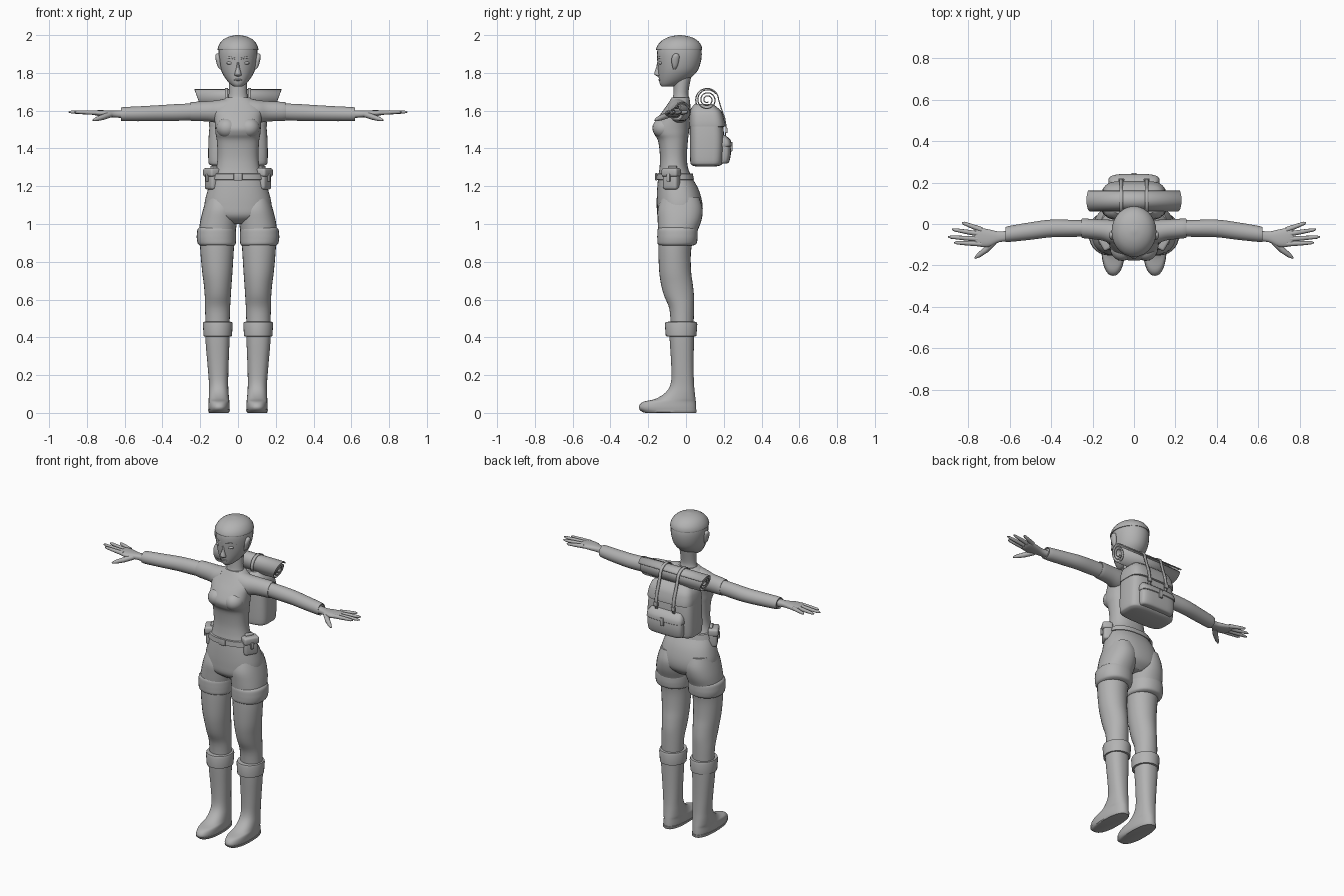
import bpy, bmesh, math
from mathutils import Vector, Matrix

grey = bpy.data.materials.new("plain_grey")
grey.diffuse_color = (0.45, 0.45, 0.45, 1)


def finish(name, bm, mirror=False):
    bmesh.ops.recalc_face_normals(bm, faces=bm.faces)
    me = bpy.data.meshes.new(name)
    bm.to_mesh(me)
    bm.free()
    me.materials.append(grey)
    ob = bpy.data.objects.new(name, me)
    bpy.context.collection.objects.link(ob)
    if mirror:
        ob.modifiers.new("mirror", 'MIRROR')
    return ob


def skin(name, rings, mirror=False):
    """Closed surface through a list of equal-sized point rings."""
    bm = bmesh.new()
    vs = [[bm.verts.new(p) for p in r] for r in rings]
    n = len(vs[0])
    for a, b in zip(vs, vs[1:]):
        for i in range(n):
            bm.faces.new((a[i], a[(i + 1) % n], b[(i + 1) % n], b[i]))
    bm.faces.new(vs[0])
    bm.faces.new(vs[-1])
    return finish(name, bm, mirror)


def smooth_rows(rows, sub):
    out = []
    for i in range(len(rows) - 1):
        q = [rows[max(i - 1, 0)], rows[i], rows[i + 1], rows[min(i + 2, len(rows) - 1)]]
        for k in range(sub):
            t = k / sub
            out.append([0.5 * (2 * b + (c - a) * t + (2 * a - 5 * b + 4 * c - d) * t * t
                               + (3 * b - a - 3 * c + d) * t ** 3) for a, b, c, d in zip(*q)])
    return out + [list(rows[-1])]


def loft(name, rows, axis='z', power=2.0, sub=4, n=28, mirror=False):
    """Rows: position along axis, then low/high extents in the two other axes."""
    rings = []
    for t, a0, a1, b0, b1 in smooth_rows(rows, sub):
        ring = []
        for i in range(n):
            c, s = math.cos(2 * math.pi * i / n), math.sin(2 * math.pi * i / n)
            a = (a0 + a1) / 2 + (a1 - a0) / 2 * math.copysign(abs(c) ** (2 / power), c)
            b = (b0 + b1) / 2 + (b1 - b0) / 2 * math.copysign(abs(s) ** (2 / power), s)
            ring.append((a, b, t) if axis == 'z' else (t, a, b))
        rings.append(ring)
    return skin(name, rings, mirror)


def body(name, rows, **kw):
    """Symmetric upright loft: z, half width, front y, back y."""
    return loft(name, [(z, -w, w, f, b) for z, w, f, b in rows], **kw)


def tube(name, pts, radii, mirror=False, n=10):
    rings = []
    pts = [Vector(p) for p in pts]
    for i, (p, r) in enumerate(zip(pts, radii)):
        d = pts[min(i + 1, len(pts) - 1)] - pts[max(i - 1, 0)]
        q = d.to_track_quat('Z', 'Y')
        rings.append([p + q @ Vector((r * math.cos(2 * math.pi * k / n),
                                      r * math.sin(2 * math.pi * k / n), 0)) for k in range(n)])
    return skin(name, rings, mirror)


def box(name, loc, size, rot=0.0, bevel=0.01, mirror=False):
    bm = bmesh.new()
    bmesh.ops.create_cube(bm, size=1, matrix=Matrix.Translation(loc) @ Matrix.Rotation(rot, 4, 'Z')
                          @ Matrix.Diagonal((*size, 1)))
    bmesh.ops.bevel(bm, geom=bm.edges[:], offset=bevel, segments=3, profile=0.5, affect='EDGES')
    return finish(name, bm, mirror)


def ball(name, loc, size, mirror=False):
    bm = bmesh.new()
    bmesh.ops.create_uvsphere(bm, u_segments=20, v_segments=12, radius=1,
                              matrix=Matrix.Translation(loc) @ Matrix.Diagonal((*size, 1)))
    return finish(name, bm, mirror)


def ribbon(name, pts, left, right, thick, mirror=False):
    """Strip following (y, z) points, with side edges given as functions of z."""
    bm = bmesh.new()
    vs = [(bm.verts.new((left(z), y, z)), bm.verts.new((right(z), y, z))) for y, z in pts]
    for (a, b), (c, d) in zip(vs, vs[1:]):
        bm.faces.new((a, b, d, c))
    ob = finish(name, bm)
    ob.modifiers.new("thickness", 'SOLIDIFY').thickness = thick
    ob.modifiers["thickness"].offset = 0
    if mirror:
        ob.modifiers.new("mirror", 'MIRROR')
    return ob


# Head, hair cap and face
body("head", [(1.727, .02, -.128, -.075), (1.74, .04, -.138, -.03), (1.77, .066, -.144, .02),
              (1.81, .088, -.148, .06), (1.86, .1, -.152, .079), (1.91, .103, -.153, .083),
              (1.95, .094, -.14, .07), (1.98, .065, -.105, .04), (1.994, .01, -.05, -.02)])
body("hair_cap", [(1.922, .1, -.15, .08), (1.924, .108, -.159, .086), (1.95, .1, -.148, .079),
                  (1.975, .08, -.122, .056), (1.992, .048, -.085, .02), (2.0, .008, -.04, -.025)])
body("neck", [(1.62, .075, -.1, .02), (1.66, .056, -.074, .018), (1.7, .048, -.066, .013),
              (1.79, .05, -.064, .03)])
body("nose", [(1.782, .008, -.152, -.13), (1.788, .018, -.163, -.13), (1.798, .017, -.168, -.13),
              (1.83, .009, -.158, -.13), (1.875, .007, -.149, -.13)], n=12)
ball("eye", (.04, -.133, 1.852), (.02, .012, .009), True)
tube("brow", [(.015, -.149, 1.876), (.045, -.138, 1.882), (.072, -.114, 1.874)],
     [.005, .006, .003], True)
ball("mouth", (0, -.14, 1.763), (.022, .007, .005))
loft("ear", [(1.818, .085, .095, -.068, -.056), (1.835, .088, .108, -.073, -.045),
             (1.87, .092, .118, -.078, -.036), (1.893, .096, .12, -.07, -.036),
             (1.902, .1, .112, -.06, -.045)], n=14, mirror=True)

# Torso with shirt and hips
body("torso", [(1.0, .08, -.1, .04), (1.04, .165, -.148, .08), (1.1, .178, -.155, .088),
               (1.18, .16, -.153, .068), (1.25, .133, -.147, .03), (1.3, .115, -.14, .01),
               (1.36, .108, -.138, .005), (1.44, .112, -.148, .01), (1.475, .118, -.168, .014),
               (1.51, .121, -.176, .018), (1.56, .125, -.15, .022), (1.605, .13, -.118, .024),
               (1.64, .105, -.094, .022), (1.67, .062, -.075, .018)], power=2.3, n=40)
ball("bust", (.058, -.115, 1.508), (.058, .063, .055), True)
body("belt", [(1.234, .141, -.153, .038), (1.235, .147, -.158, .042), (1.266, .14, -.156, .036),
              (1.267, .135, -.15, .03)], power=2.3, sub=1, n=40)
box("belt_buckle", (0, -.158, 1.25), (.045, .01, .04), bevel=.003)

# Belt pouches with flap, clasp and loop
turn = math.radians(60)
out = Vector((math.sin(turn), -math.cos(turn), 0))
hub = Vector((.136, -.076, 1.235))
box("pouch", hub, (.085, .055, .105), turn, .014, True)
box("pouch_flap", hub + Vector((0, 0, .038)) + out * .004, (.094, .06, .045), turn, .012, True)
box("pouch_clasp", hub + out * .033 + Vector((0, 0, .01)), (.018, .012, .04), turn, .003, True)
box("pouch_loop", hub - out * .01 + Vector((0, 0, .055)), (.05, .02, .035), turn, .006, True)

# Arms, sleeves and hands
loft("short_sleeve", [(.06, -.1, .015, 1.53, 1.665), (.11, -.095, .02, 1.535, 1.655),
                      (.16, -.078, .022, 1.543, 1.65), (.247, -.068, .026, 1.546, 1.645),
                      (.249, -.06, .018, 1.555, 1.635)], 'x', mirror=True)
loft("sleeve", [(.2, -.06, .018, 1.552, 1.638), (.3, -.062, .02, 1.547, 1.636),
                (.4, -.064, .021, 1.545, 1.63), (.5, -.076, .008, 1.544, 1.624),
                (.612, -.087, -.012, 1.545, 1.618), (.614, -.08, -.02, 1.552, 1.61)], 'x', mirror=True)
loft("palm", [(.59, -.082, -.03, 1.558, 1.604), (.65, -.088, -.036, 1.564, 1.6),
              (.7, -.11, -.026, 1.567, 1.602), (.75, -.108, -.018, 1.574, 1.602),
              (.768, -.095, -.03, 1.582, 1.598)], 'x', power=2.4, mirror=True)
fingers = {"little_finger": (-.028, .83, .007), "ring_finger": (-.05, .878, -.026),
           "middle_finger": (-.074, .897, -.062), "index_finger": (-.096, .867, -.09)}
for name, (y0, x1, y1) in fingers.items():
    a, b = Vector((.735, y0, 1.589)), Vector((x1, y1, 1.593))
    tube(name, [a, a.lerp(b, .5), a.lerp(b, .9), b], [.013, .011, .008, .003], True)
tube("thumb", [(.675, -.085, 1.58), (.715, -.125, 1.566), (.75, -.152, 1.555), (.768, -.165, 1.549)],
     [.016, .015, .011, .004], True)

# Legs: shorts, rolled cuff, stocking
loft("shorts_leg", [(1.14, .03, .165, -.13, .07), (1.08, .003, .184, -.15, .088),
                    (1.02, .004, .199, -.15, .082), (.96, .013, .207, -.147, .06),
                    (.92, .02, .205, -.145, .05)], mirror=True, power=2.2)
loft("shorts_cuff", [(.885, .02, .2, -.138, .035), (.895, .012, .212, -.15, .055),
                     (.92, .01, .218, -.152, .061), (.945, .01, .218, -.152, .062),
                     (.972, .012, .214, -.15, .06), (.985, .02, .2, -.14, .05)],
     mirror=True, power=2.2)
loft("leg", [(.93, .018, .203, -.145, .04), (.85, .023, .199, -.146, .026),
             (.75, .029, .19, -.142, .027), (.68, .034, .181, -.132, .036),
             (.62, .038, .176, -.116, .042), (.55, .042, .174, -.088, .042),
             (.45, .045, .172, -.08, .04)], mirror=True)

# Boots
loft("boot", [(.46, .042, .175, -.09, .044), (.38, .045, .172, -.086, .042),
              (.25, .05, .161, -.078, .04), (.16, .052, .154, -.08, .042),
              (.11, .05, .154, -.106, .046), (.075, .047, .155, -.16, .05),
              (.058, .045, .156, -.228, .052), (.032, .044, .157, -.25, .054),
              (.012, .046, .155, -.24, .054)], mirror=True, power=2.3, n=36)
loft("boot_sole", [(0, .05, .152, -.215, .052), (.005, .045, .157, -.232, .056),
                   (.018, .043, .158, -.248, .057), (.019, .05, .15, -.23, .05)],
     sub=1, mirror=True, power=2.4, n=36)
loft("boot_cuff", [(.405, .045, .172, -.09, .042), (.406, .032, .182, -.107, .055),
                   (.47, .028, .186, -.112, .06), (.482, .032, .183, -.108, .056),
                   (.483, .045, .17, -.08, .04)], sub=1, mirror=True)

# Backpack body, lid, pocket
body("backpack", [(1.305, .12, .05, .16), (1.312, .146, .03, .185), (1.335, .157, .022, .197),
                  (1.45, .156, .02, .202), (1.55, .146, .02, .193), (1.6, .132, .022, .178),
                  (1.63, .1, .04, .145)], power=4, n=40)
body("backpack_lid", [(1.515, .14, .03, .19), (1.517, .153, .018, .208), (1.55, .151, .018, .203),
                      (1.6, .138, .022, .186), (1.635, .1, .045, .14)], power=4, n=40, sub=2)
body("backpack_pocket", [(1.32, .095, .17, .21), (1.328, .115, .16, .228), (1.38, .12, .16, .238),
                         (1.44, .115, .16, .23), (1.462, .1, .17, .21)], power=3.5)
body("pocket_flap", [(1.412, .12, .16, .235), (1.413, .124, .16, .242), (1.445, .12, .16, .236),
                     (1.472, .1, .17, .205)], power=3.5, sub=2)
box("pocket_clasp", (0, .238, 1.41), (.024, .018, .05), bevel=.004)

# Rolled mat with slanted ends
spiral = []
for i in range(101):
    ang, r = i / 100 * 5.5 * math.pi + .6, .056 - .044 * i / 100
    spiral.append((.112 + r * math.cos(ang), 1.657 + r * math.sin(ang)))
ribbon("bedroll", spiral, lambda z: -.21 - .36 * (z - 1.657), lambda z: .21 + .36 * (z - 1.657), .006)

# Straps over the roll and down the pack
strap = [(.112 + .061 * math.cos(a), 1.657 + .061 * math.sin(a))
         for a in [math.radians(200 - 20 * k) for k in range(11)]]
strap += [(.187, 1.61), (.205, 1.56), (.213, 1.51), (.208, 1.46)]
ribbon("strap", strap, lambda z: .052, lambda z: .07, .006, True)
box("strap_buckle", (.061, .214, 1.495), (.028, .012, .026), bevel=.003, mirror=True)

bpy.ops.object.select_all(action='SELECT')
bpy.context.view_layer.objects.active = bpy.data.objects["torso"]
bpy.ops.object.shade_smooth_by_angle(angle=math.radians(40))
